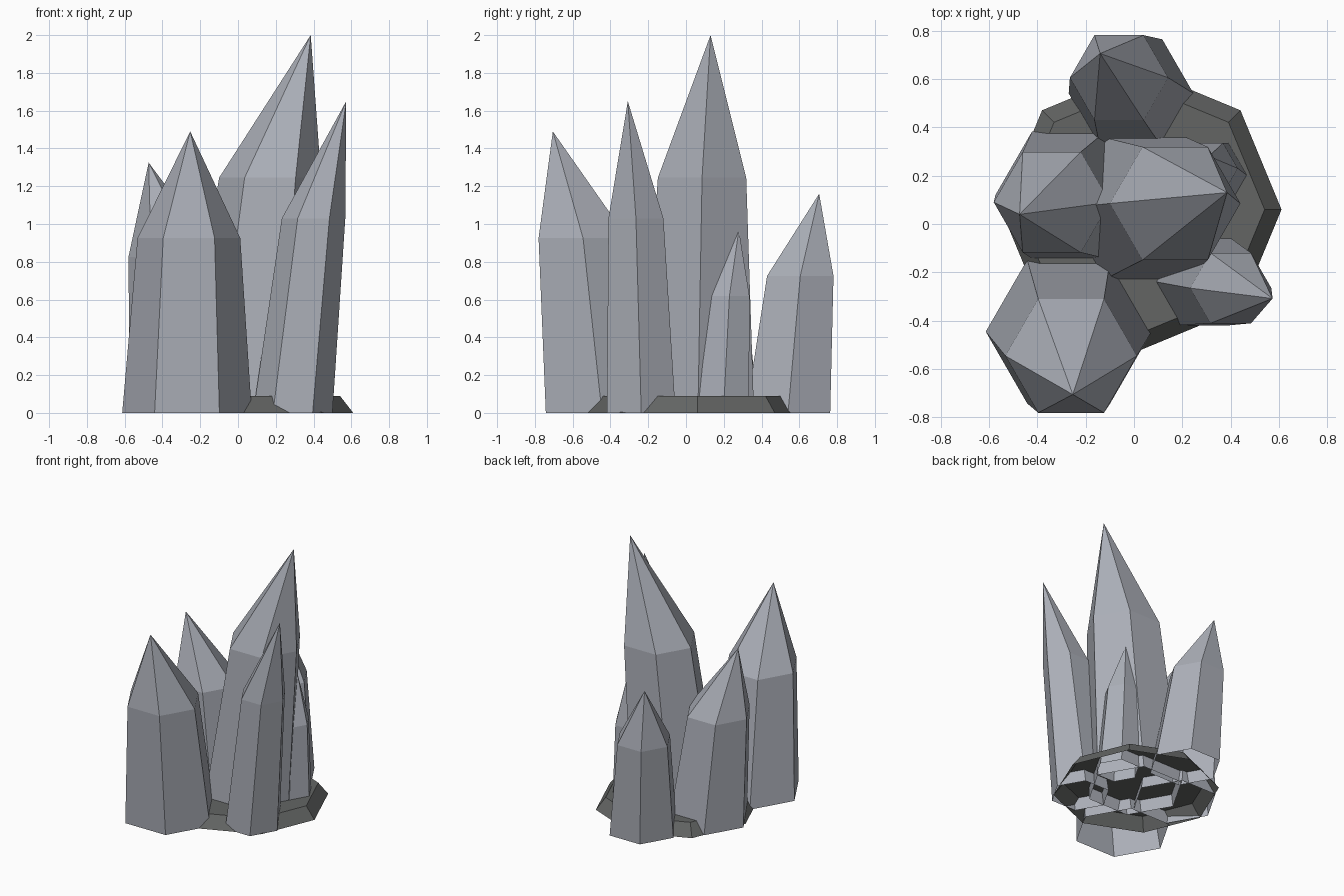
import bpy, math

if "Cube" in bpy.data.objects:
    bpy.data.objects.remove(bpy.data.objects["Cube"])


def material(name, rgb):
    m = bpy.data.materials.new(name)
    m.diffuse_color = (*rgb, 1)
    m.use_nodes = True
    m.node_tree.nodes["Principled BSDF"].inputs["Base Color"].default_value = m.diffuse_color
    return m


crystal_grey = material("crystal grey", (0.41, 0.43, 0.48))
rock_grey = material("dark rock grey", (0.125, 0.13, 0.127))


def ring(cx, cy, z, r, n):
    return [(cx + r * math.cos(2 * math.pi * i / n),
             cy + r * math.sin(2 * math.pi * i / n), z) for i in range(n)]


def build(name, lower, upper, apex, mat):
    """Walls between two rings, closed by a point (apex) or a flat top; open below."""
    n = len(lower)
    verts = lower + upper
    faces = [(i, (i + 1) % n, n + (i + 1) % n, n + i) for i in range(n)]
    if apex:
        verts = verts + [apex]
        faces += [(n + i, n + (i + 1) % n, 2 * n) for i in range(n)]
    else:
        faces.append(tuple(range(n, 2 * n)))
    mesh = bpy.data.meshes.new(name)
    mesh.from_pydata(verts, [], faces)
    mesh.materials.append(mat)
    bpy.context.collection.objects.link(bpy.data.objects.new(name, mesh))


# Leaning six-sided crystals: base (x, y, r), shoulder (x, y, z, r), tip (x, y, z)
crystals = {
    "main_crystal": ((0.04, 0.063, 0.343), (0.17, 0.085, 1.245, 0.27), (0.385, 0.13, 2.0)),
    "front_left_crystal": ((-0.27, -0.445, 0.343), (-0.26, -0.545, 0.925, 0.272), (-0.253, -0.705, 1.49)),
    "front_right_crystal": ((0.29, -0.237, 0.21), (0.40, -0.265, 1.03, 0.168), (0.573, -0.308, 1.65)),
    "back_crystal": ((-0.012, 0.54, 0.258), (-0.062, 0.605, 0.725, 0.203), (-0.14, 0.705, 1.16)),
    "left_crystal": ((-0.27, 0.12, 0.303), (-0.34, 0.09, 0.825, 0.24), (-0.473, 0.04, 1.325)),
    "small_right_crystal": ((0.315, 0.198, 0.157), (0.307, 0.23, 0.62, 0.122), (0.31, 0.28, 0.97)),
}
for name, ((bx, by, br), (sx, sy, sz, sr), tip) in crystals.items():
    build(name, ring(bx, by, 0, br, 6), ring(sx, sy, sz, sr, 6), tip, crystal_grey)

# Eight-sided rock slab under the cluster
build("rock_base", ring(0.03, 0.06, 0, 0.58, 8), ring(0.03, 0.06, 0.09, 0.51, 8), None, rock_grey)
